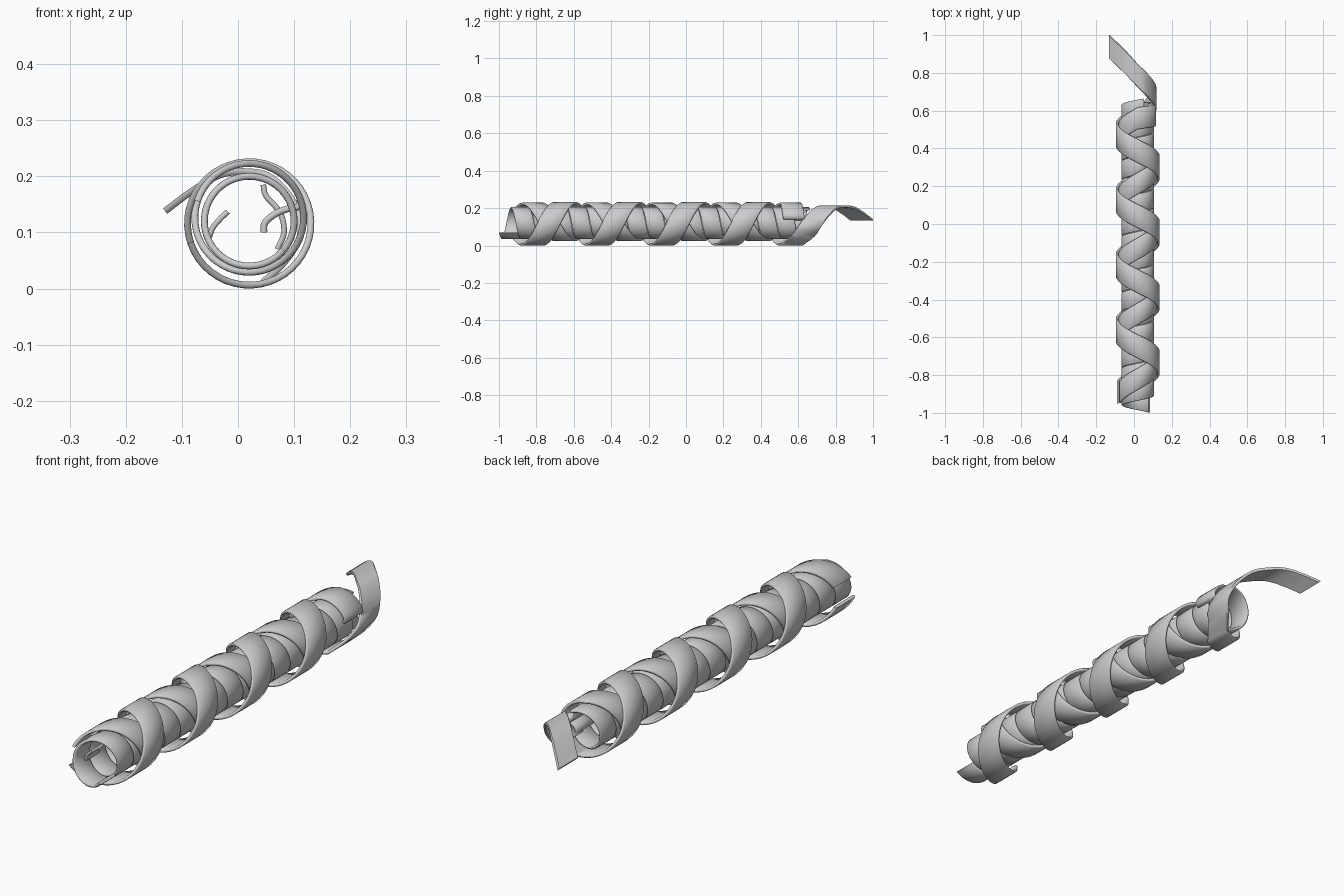
import bpy, bmesh, math
from mathutils import Vector

if "Cube" in bpy.data.objects:
    bpy.data.objects.remove(bpy.data.objects["Cube"])

PI, TAU = math.pi, 2 * math.pi


def helix(cx, cz, r, t0, t1, y0, y1, steps=44):
    """Helix around the y axis, from angle t0 to t1 and depth y0 to y1."""
    n = max(2, int(abs(t1 - t0) / TAU * steps))
    pts = []
    for i in range(n + 1):
        f = i / n
        t = t0 + (t1 - t0) * f
        pts.append(Vector((cx + r * math.cos(t), y0 + (y1 - y0) * f, cz + r * math.sin(t))))
    return pts


def smooth_path(ctrl, steps=8):
    """Catmull-Rom curve through a few control points."""
    p = [Vector(c) for c in ctrl]
    p = [2 * p[0] - p[1]] + p + [2 * p[-1] - p[-2]]
    out = []
    for i in range(1, len(p) - 2):
        a, b, c, d = p[i - 1:i + 3]
        for k in range(steps):
            t = k / steps
            out.append(0.5 * (2 * b + (c - a) * t + (2 * a - 5 * b + 4 * c - d) * t * t
                              + (3 * b - a - 3 * c + d) * t ** 3))
    return out + [p[-2]]


def ribbon(name, path, width, thick=0.012):
    """Sweep a flat strip with rounded edges; its width runs along y."""
    w, h = width / 2, thick / 2
    prof = [(-w, -h * .4), (-w + h * .6, -h), (0, -h), (w - h * .6, -h), (w, -h * .4),
            (w, h * .4), (w - h * .6, h), (0, h), (-w + h * .6, h), (-w, h * .4)]
    bm = bmesh.new()
    rings = []
    for i, p in enumerate(path):
        t = path[min(i + 1, len(path) - 1)] - path[max(i - 1, 0)]
        n = Vector((t.z, 0, -t.x)).normalized()
        rings.append([bm.verts.new(p + n * b + Vector((0, a, 0))) for a, b in prof])
    m = len(prof)
    for r0, r1 in zip(rings, rings[1:]):
        for j in range(m):
            bm.faces.new((r0[j], r0[(j + 1) % m], r1[(j + 1) % m], r1[j]))
    bm.faces.new(rings[0])
    bm.faces.new(rings[-1][::-1])
    bmesh.ops.recalc_face_normals(bm, faces=bm.faces[:])
    me = bpy.data.meshes.new(name)
    bm.to_mesh(me)
    bm.free()
    ob = bpy.data.objects.new(name, me)
    bpy.context.collection.objects.link(ob)
    bpy.context.view_layer.objects.active = ob
    ob.select_set(True)
    bpy.ops.object.shade_smooth_by_angle(angle=math.radians(50))
    ob.select_set(False)
    return ob


# inner wrap: tight coil forming the hollow core
turns = 15.7
ribbon("inner_wrap", helix(.02, .12, .08, -.7, -.7 - TAU * turns, -.95, .615), .098)

# outer wrap: loose coil, ending in a free tail that unrolls over the back
pitch, back = .345, 4.2
coil = helix(.02, .116, .11, -PI / 2 - TAU * back, -PI / 2 + .2, .56 - pitch * back, .57)
tail = smooth_path([coil[-1], (.085, .625, .05), (.112, .66, .1), (.098, .70, .155), (.06, .745, .197),
                    (.02, .785, .208), (-.03, .84, .203), (-.08, .89, .175), (-.13, .938, .138)])
ribbon("outer_wrap_with_tail", coil + tail[1:], .125)

# cross wrap: coil in the opposite direction, its end hooked inward
coil = helix(.02, .126, .097, PI / 2 + TAU * back, PI / 2, .56 - pitch * back, .56)
coil += helix(.02, .126, .097, PI / 2, .35, .56, .575)[1:]
hook = smooth_path([coil[-1], (.107, .577, .146), (.085, .579, .141), (.065, .58, .132),
                    (.048, .58, .117), (.046, .58, .1)])
ribbon("cross_wrap", coil + hook[1:], .115)

# tucked ends: short strips curled inside the core
ribbon("tucked_end_back", smooth_path([(.045, .6, .185), (.05, .6, .165), (.075, .6, .135),
                                       (.082, .6, .1), (.07, .6, .07)]), .09, .01)
ribbon("tucked_end_front", smooth_path([(-.052, -.86, .09), (-.045, -.86, .108),
                                        (-.032, -.86, .124), (-.018, -.86, .137)]), .09, .01)
